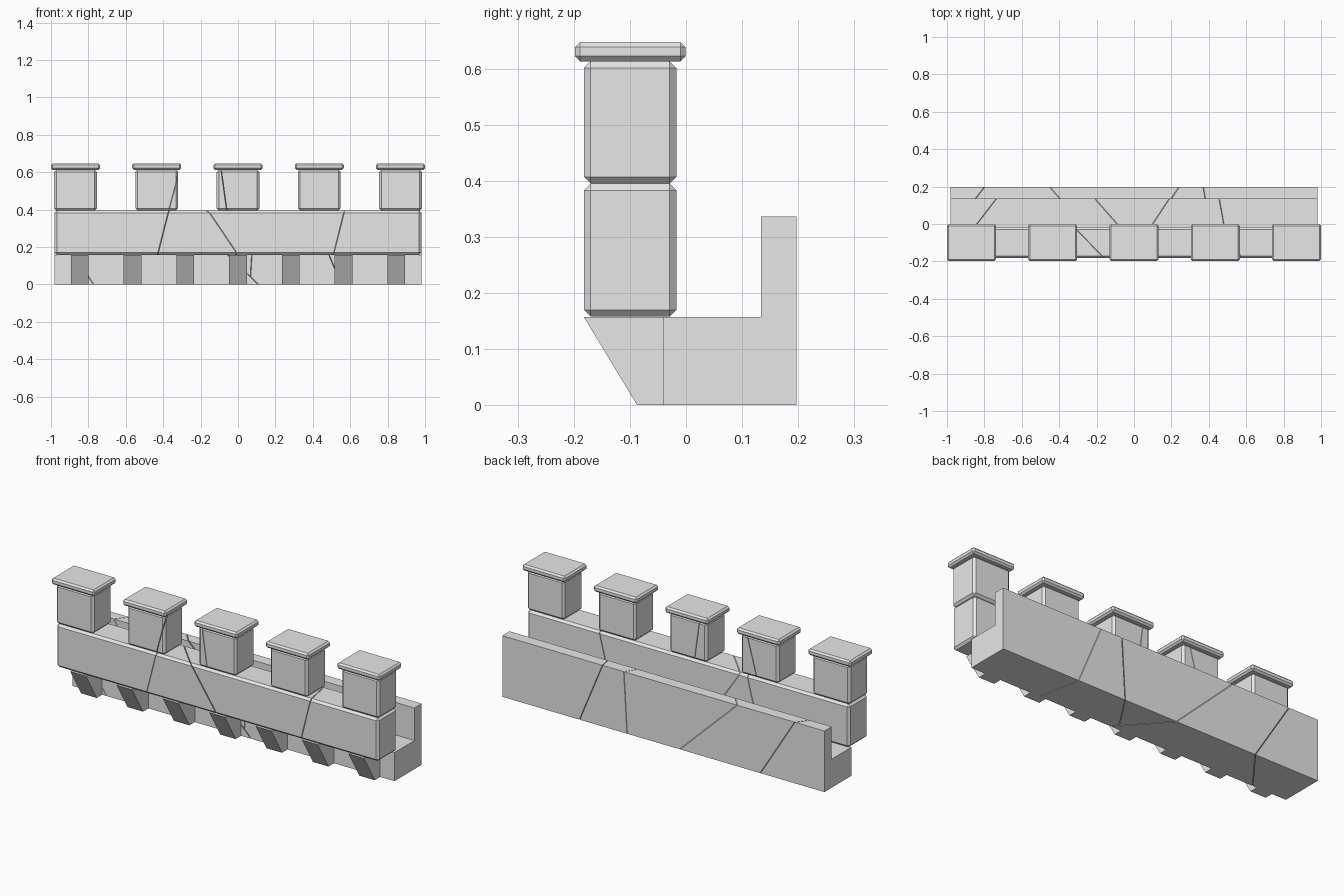
import bpy, bmesh
from mathutils import Vector

if "Cube" in bpy.data.objects:
    bpy.data.objects.remove(bpy.data.objects["Cube"])

stone = bpy.data.materials.new("grey stone")
stone.diffuse_color = (0.8, 0.8, 0.8, 1)
stone.use_nodes = True
stone.node_tree.nodes["Principled BSDF"].inputs["Base Color"].default_value = stone.diffuse_color
GAP = 0.003


def prism(profile, x0, x1):
    """Extrude a (y, z) profile along x."""
    bm = bmesh.new()
    face = bm.faces.new([bm.verts.new((x0, y, z)) for y, z in profile])
    ext = bmesh.ops.extrude_face_region(bm, geom=[face])
    moved = [v for v in ext["geom"] if isinstance(v, bmesh.types.BMVert)]
    bmesh.ops.translate(bm, verts=moved, vec=(x1 - x0, 0, 0))
    bmesh.ops.recalc_face_normals(bm, faces=bm.faces)
    return bm


def block(x0, x1, y0, y1, z0, z1, bevel):
    """Box with chamfered edges."""
    bm = prism([(y0, z0), (y1, z0), (y1, z1), (y0, z1)], x0, x1)
    bmesh.ops.bevel(bm, geom=bm.edges[:], offset=bevel, segments=1,
                    profile=0.5, affect='EDGES')
    return bm


def keep_side(bm, co, no):
    """Remove what lies in front of a plane and close the cut."""
    res = bmesh.ops.bisect_plane(bm, geom=bm.verts[:] + bm.edges[:] + bm.faces[:],
                                 plane_co=co, plane_no=no, clear_outer=True)
    edges = [e for e in res["geom_cut"] if isinstance(e, bmesh.types.BMEdge)]
    if edges:
        bmesh.ops.holes_fill(bm, edges=edges, sides=0)
    bmesh.ops.recalc_face_normals(bm, faces=bm.faces)


def finish(bm, name):
    mesh = bpy.data.meshes.new(name)
    bm.to_mesh(mesh)
    bm.free()
    mesh.materials.append(stone)
    bpy.context.collection.objects.link(bpy.data.objects.new(name, mesh))


def cracked(bm, name, cracks):
    """Split a part from left to right along planes given by three points."""
    for i, pts in enumerate(cracks):
        a, b, c = map(Vector, pts)
        n = (b - a).cross(c - a).normalized()
        if n.x < 0:
            n = -n
        left = bm.copy()
        keep_side(left, a - n * GAP / 2, n)
        finish(left, f"{name}_piece_{i + 1}")
        keep_side(bm, a + n * GAP / 2, -n)
    finish(bm, f"{name}_piece_{len(cracks) + 1}")


# Walkway floor with the low rear wall
base = prism([(-0.04, 0), (0.197, 0), (0.197, 0.336), (0.134, 0.336),
              (0.134, 0.157), (-0.04, 0.157)], -0.98, 0.98)
cracked(base, "walkway", [
    [(top, 0.197, 0.336), (low, 0.197, 0), (floor, 0, 0.157)]
    for top, low, floor in [(-0.80, -0.59, -0.84), (-0.45, -0.10, -0.09),
                            (0.24, 0.22, 0.10), (0.37, 0.51, 0.48)]])

# Sloped corbels carrying the parapet
for i in range(7):
    x = (i - 3) * 0.282
    finish(prism([(-0.182, 0.157), (-0.087, 0), (-0.039, 0), (-0.039, 0.157)],
                 x - 0.047, x + 0.047), f"corbel_{i + 1}")

# Parapet
cracked(block(-0.98, 0.98, -0.182, -0.017, 0.158, 0.395, 0.012), "parapet", [
    [(top, -0.182, 0.395), (low, -0.182, 0.158), (back, -0.017, 0.395)]
    for top, low, back in [(-0.37, -0.43, -0.36), (-0.16, 0.0, -0.32),
                           (0.57, 0.51, 0.54)]])

# Merlons with overhanging cap slabs
splits = {1: [[(-0.32, -0.182, 0.58), (-0.37, -0.182, 0.395), (-0.37, -0.017, 0.58)]],
          2: [[(-0.09, -0.182, 0.61), (-0.06, -0.182, 0.395), (-0.07, -0.017, 0.61)]]}
for i in range(5):
    x = (i - 2) * 0.4345
    cracked(block(x - 0.114, x + 0.114, -0.182, -0.017, 0.395, 0.613, 0.012),
            f"merlon_{i + 1}", splits.get(i, []))
    finish(block(x - 0.131, x + 0.131, -0.198, -0.001, 0.613, 0.647, 0.009),
           f"merlon_cap_{i + 1}")
